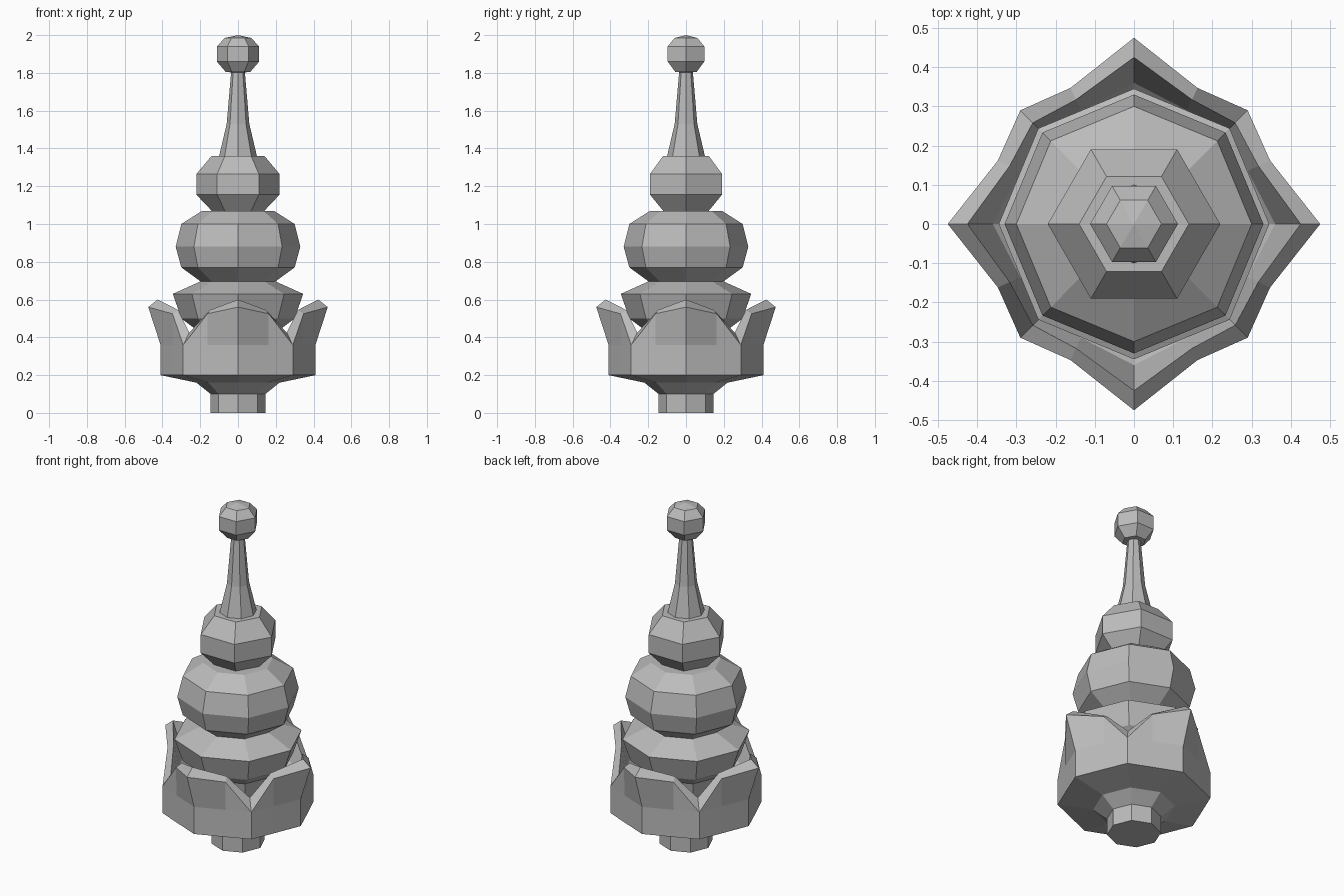
import bpy, bmesh
from math import sin, cos, pi, radians

cube = bpy.data.objects.get("Cube")
if cube:
    bpy.data.objects.remove(cube, do_unlink=True)

grey = bpy.data.materials.new("stone grey")
grey.use_nodes = True
GREY = (0.5, 0.5, 0.5, 1)
grey.diffuse_color = GREY
grey.node_tree.nodes["Principled BSDF"].inputs["Base Color"].default_value = GREY


def loft(name, rings):
    """Skin rings of points; the first and last ring are capped."""
    bm = bmesh.new()
    loops = [[bm.verts.new(p) for p in ring] for ring in rings]
    n = len(loops[0])
    for a, b in zip(loops, loops[1:]):
        for i in range(n):
            j = (i + 1) % n
            bm.faces.new((a[i], a[j], b[j], b[i]))
    bm.faces.new(loops[0][::-1])
    bm.faces.new(loops[-1])
    bmesh.ops.remove_doubles(bm, verts=bm.verts, dist=0.0005)
    bmesh.ops.recalc_face_normals(bm, faces=bm.faces)
    mesh = bpy.data.meshes.new(name)
    bm.to_mesh(mesh)
    bm.free()
    mesh.materials.append(grey)
    obj = bpy.data.objects.new(name, mesh)
    bpy.context.collection.objects.link(obj)
    return obj


def turned(name, sides, profile):
    """Turned part with a vertex on the +x axis."""
    return loft(name, [[(r * cos(2 * pi * i / sides), r * sin(2 * pi * i / sides), z)
                        for i in range(sides)] for r, z in profile])


def petal_ring(tip, mid, valley):
    """Ring of four petals; each point is (radius, height)."""
    ring = []
    for q in range(4):
        for deg, (r, z) in ((0, tip), (25, mid), (45, valley), (65, mid)):
            a = radians(deg + 90 * q)
            ring.append((r * cos(a), r * sin(a), z))
    return ring


# Foot and flare under the cup
turned("foot", 8, [(0.145, 0), (0.145, 0.1), (0.22, 0.16), (0.41, 0.2)])

# Cup opening into four pointed petals, with a thick rim
R, F = 0.41, 0.38
loft("petal_cup", [
    petal_ring((R, 0.2), (F, 0.2), (R, 0.2)),
    petal_ring((R, 0.36), (F, 0.36), (R, 0.36)),
    petal_ring((0.475, 0.56), (0.383, 0.525), (R, 0.36)),
    petal_ring((0.425, 0.6), (0.35, 0.545), (0.365, 0.425)),
    petal_ring((0.36, 0.42), (0.32, 0.4), (0.33, 0.37)),
    petal_ring((0.3, 0.35), (0.27, 0.35), (0.3, 0.35)),
])

# Stacked bulbs
turned("lower_bulb", 8, [(0.2, 0.34), (0.22, 0.44), (0.3, 0.5), (0.345, 0.63), (0.19, 0.7)])
turned("middle_bulb", 8, [(0.19, 0.69), (0.3, 0.77), (0.33, 0.88), (0.3, 1.0), (0.19, 1.07)])
turned("upper_bulb", 6, [(0.13, 1.06), (0.22, 1.155), (0.22, 1.265), (0.14, 1.36)])

# Spire and finial ball
turned("spire", 8, [(0.13, 1.25), (0.1, 1.36), (0.06, 1.53), (0.035, 1.82)])
turned("finial_ball", 6, [(0.0, 1.8), (0.065, 1.805), (0.112, 1.86), (0.112, 1.94),
                          (0.07, 1.985), (0.0002, 2.0)])
